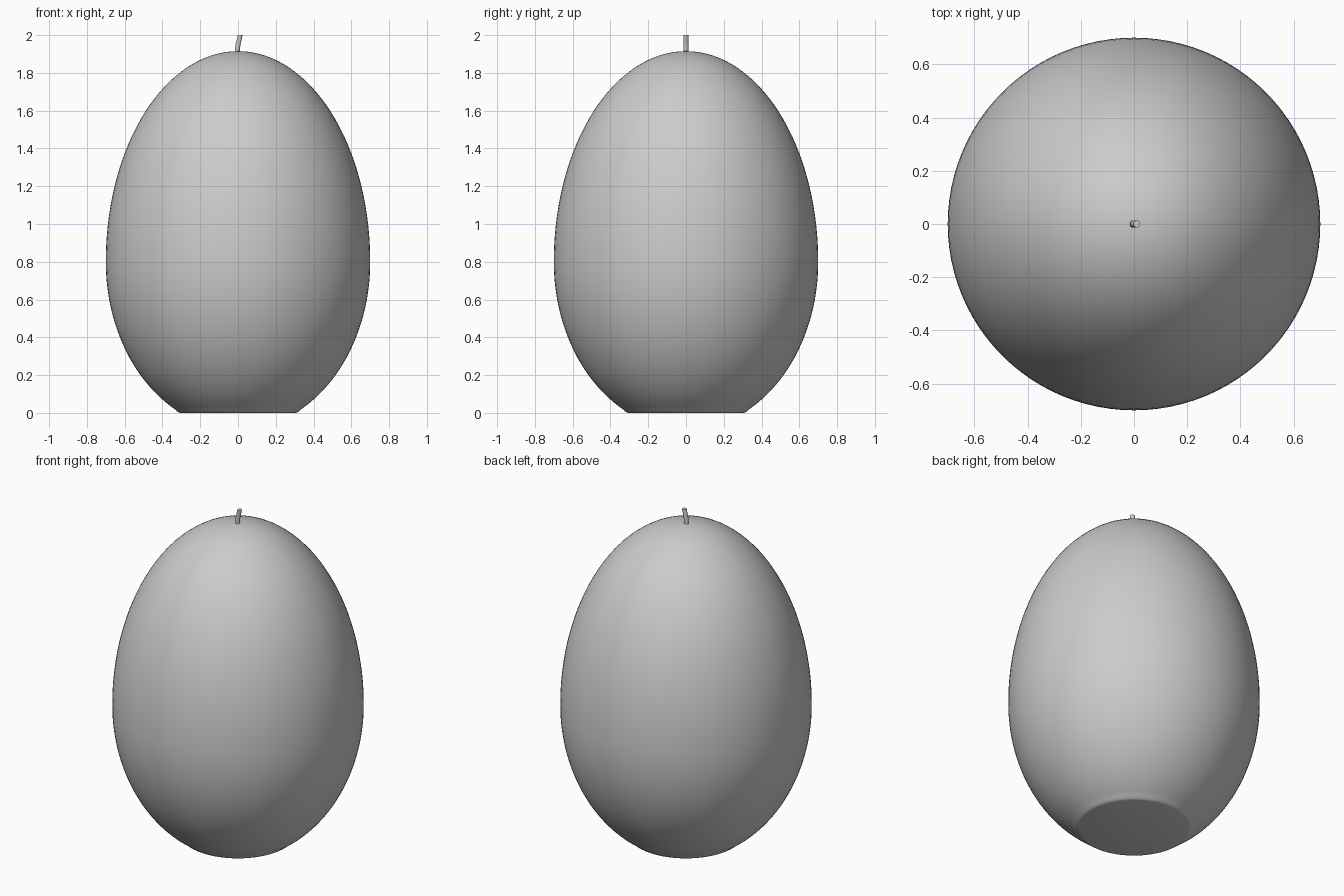
import bpy, bmesh, math
from mathutils import Vector

cube = bpy.data.objects.get("Cube")
if cube:
    bpy.data.objects.remove(cube, do_unlink=True)

wax = bpy.data.materials.new("grey wax")
wax.use_nodes = True
GREY = (0.6, 0.6, 0.6, 1)
wax.diffuse_color = GREY
wax.node_tree.nodes["Principled BSDF"].inputs["Base Color"].default_value = GREY


def loft(name, rings, sides):
    """Skin a stack of horizontal circles given as (x, z, radius)."""
    bm = bmesh.new()
    loops = []
    for x, z, r in rings:
        angles = [math.tau * i / sides for i in range(sides)]
        loops.append([bm.verts.new((x + r * math.cos(a), r * math.sin(a), z)) for a in angles])
    for low, high in zip(loops, loops[1:]):
        for i in range(sides):
            j = (i + 1) % sides
            bm.faces.new((low[i], low[j], high[j], high[i]))
    bm.faces.new(loops[0][::-1])
    bm.faces.new(loops[-1])
    mesh = bpy.data.meshes.new(name)
    bm.to_mesh(mesh)
    bm.free()
    obj = bpy.data.objects.new(name, mesh)
    bpy.context.collection.objects.link(obj)
    mesh.materials.append(wax)
    bpy.ops.object.select_all(action='DESELECT')
    obj.select_set(True)
    bpy.context.view_layer.objects.active = obj
    bpy.ops.object.shade_smooth_by_angle(angle=math.radians(40))
    return obj


# Egg body: two half ellipses meeting at the widest ring, cut flat at the base
WIDE, WIDE_Z, UP, DOWN = 0.7, 0.8, 1.115, 0.889
start = -math.asin((WIDE_Z - 0.015) / DOWN)
rings = [(0, 0, 0.305), (0, 0.004, 0.318)]
STEPS = 56
for i in range(STEPS):
    t = start + (math.radians(89.7) - start) * i / (STEPS - 1)
    height = UP if t > 0 else DOWN
    rings.append((0, WIDE_Z + height * math.sin(t), WIDE * math.cos(t)))
loft("candle_body", rings, 96)

# Wick: a short thin stem that leans to one side
wick = [(-0.003, 1.89), (-0.003, 1.925), (0, 1.95), (0.006, 1.975), (0.011, 2.0)]
loft("wick", [(x, z, 0.013) for x, z in wick], 16)
